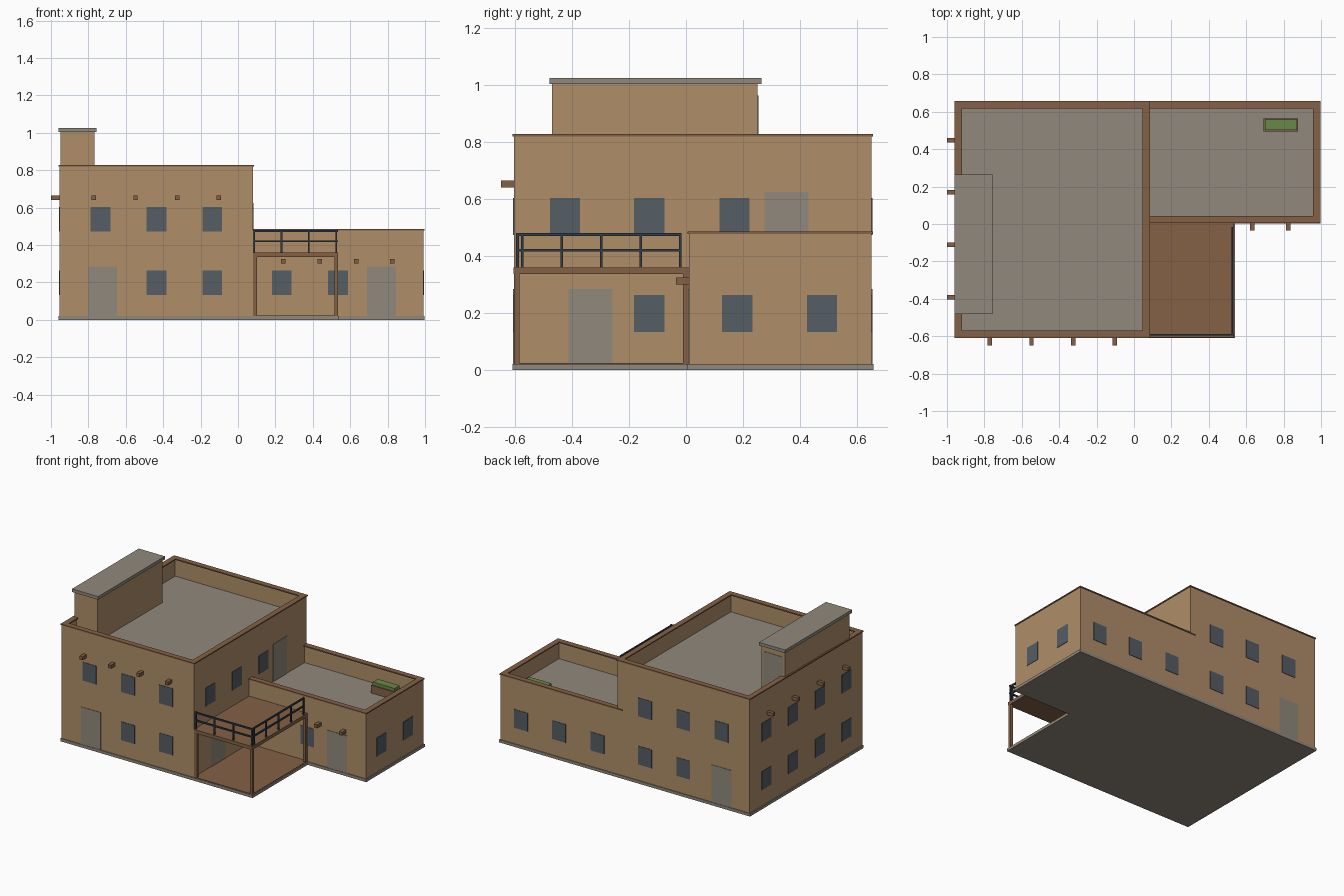
import bpy
import bmesh

cube = bpy.data.objects.get("Cube")
if cube:
    bpy.data.objects.remove(cube, do_unlink=True)


def material(name, rgb):
    m = bpy.data.materials.new(name)
    m.use_nodes = True
    color = (*rgb, 1)
    m.diffuse_color = color
    bsdf = next(n for n in m.node_tree.nodes if n.type == 'BSDF_PRINCIPLED')
    bsdf.inputs["Base Color"].default_value = color
    return m


sand = material("sand plaster", (.43, .27, .14))
stone = material("grey stone", (.28, .25, .2))
wood = material("brown wood", (.23, .12, .06))
glass = material("blue grey glass", (.09, .11, .13))
iron = material("dark iron", (.03, .042, .057))
leaf = material("green leaves", (.14, .25, .066))


def finish(bm, name, *mats):
    bmesh.ops.recalc_face_normals(bm, faces=bm.faces)
    mesh = bpy.data.meshes.new(name)
    bm.to_mesh(mesh)
    bm.free()
    for m in mats:
        mesh.materials.append(m)
    ob = bpy.data.objects.new(name, mesh)
    bpy.context.collection.objects.link(ob)
    return ob


def add_box(bm, x0, x1, y0, y1, z0, z1):
    verts = bmesh.ops.create_cube(bm, size=1)["verts"]
    for v in verts:
        v.co = (x1 if v.co.x > 0 else x0, y1 if v.co.y > 0 else y0, z1 if v.co.z > 0 else z0)
    return verts


def boxes(name, mat, items):
    bm = bmesh.new()
    for item in items:
        add_box(bm, *item)
    return finish(bm, name, mat)


# Main levels and wall planes
GROUND, FLOOR, ROOF = .02, .36, .70
LEFT, MID, RIGHT = -.954, .08, .992
FRONT, STEP, BACK = -.604, .01, .652
PORCH = .535
WALL, LIP = .034, .005


def building(name, x0, x1, y0, y1, roof, top):
    """Walled block with a sunken stone roof and a thin wooden coping."""
    bm = bmesh.new()
    add_box(bm, x0, x1, y0, y1, GROUND, top)
    bm.faces.ensure_lookup_table()
    lid = max(bm.faces, key=lambda f: f.calc_center_median().z)
    bmesh.ops.inset_region(bm, faces=[lid], thickness=WALL)
    deck = bmesh.ops.extrude_face_region(bm, geom=[lid])
    bmesh.ops.translate(bm, vec=(0, 0, roof - top),
                        verts=[g for g in deck["geom"] if isinstance(g, bmesh.types.BMVert)])
    if lid.is_valid:
        bmesh.ops.delete(bm, geom=[lid], context='FACES_ONLY')
    for f in bm.faces:
        if all(abs(v.co.z - roof) < LIP for v in f.verts):
            f.material_index = 1
    finish(bm, name + "_walls", sand, stone)
    z = (top - .003, top + .005)
    a0, a1, b0, b1 = x0 - LIP, x1 + LIP, y0 - LIP, y1 + LIP
    w = WALL + LIP
    boxes(name + "_coping", wood, [(a0, a1, b0, b0 + w, *z), (a0, a1, b1 - w, b1, *z),
                                   (a0, a0 + w, b0 + w, b1 - w, *z),
                                   (a1 - w, a1, b0 + w, b1 - w, *z)])


building("main_block", LEFT, MID, FRONT, BACK, ROOF, .823)
building("side_wing", MID - WALL - .002, RIGHT, STEP, BACK, FLOOR, .48)

# Stone base under the whole plan
bm = bmesh.new()
e = .006
plan = [(LEFT - e, FRONT - e), (PORCH + e, FRONT - e), (PORCH + e, STEP - e),
        (RIGHT + e, STEP - e), (RIGHT + e, BACK + e), (LEFT - e, BACK + e)]
base = bm.faces.new([bm.verts.new((x, y, 0)) for x, y in plan])
up = bmesh.ops.extrude_face_region(bm, geom=[base])
bmesh.ops.translate(bm, vec=(0, 0, GROUND),
                    verts=[g for g in up["geom"] if isinstance(g, bmesh.types.BMVert)])
if not base.is_valid or len(bm.faces) < 8:
    bm.faces.new([v for v in bm.verts if v.co.z == 0])
finish(bm, "base_slab", stone)

# Roof stair house
boxes("stair_house", sand, [(-.949, -.767, -.47, .252, ROOF, 1.003)])
boxes("stair_house_cap", stone, [(-.96, -.756, -.48, .265, 1.003, 1.025)])


# Windows and doors as thin plates on the walls
def plate(axis, plane, centre, z, width, height):
    t, h = .003, width / 2
    across, through = (centre - h, centre + h), (plane - t, plane + t)
    pair = (*through, *across) if axis == 'x' else (*across, *through)
    return (*pair, z, z + height)


def windows(name, axis, plane, centres, floor):
    boxes(name, glass, [plate(axis, plane, c, floor + .113, .106, .13) for c in centres])


def door(name, axis, plane, centre, floor):
    boxes(name, stone, [plate(axis, plane, centre, floor, .154, .264)])


bays = [-.735, -.436, -.138]
wing_bays = [.234, .535, .83]
side_bays = [-.425, -.129, .17, .466]
windows("front_lower_windows", 'y', FRONT, bays[1:], GROUND)
windows("front_upper_windows", 'y', FRONT, bays, FLOOR)
windows("back_lower_windows", 'y', BACK, bays[1:] + wing_bays, GROUND)
windows("back_upper_windows", 'y', BACK, bays, FLOOR)
windows("west_lower_windows", 'x', LEFT, side_bays, GROUND)
windows("west_upper_windows", 'x', LEFT, side_bays, FLOOR)
windows("terrace_windows", 'x', MID, side_bays[:3], FLOOR)
windows("porch_window", 'x', MID, side_bays[1:2], GROUND)
windows("wing_front_windows", 'y', STEP, wing_bays[:2], GROUND)
windows("wing_end_windows", 'x', RIGHT, [.18, .478], GROUND)
door("front_door", 'y', FRONT, -.725, GROUND)
door("back_door", 'y', BACK, bays[0], GROUND)
door("porch_door", 'x', MID, -.335, GROUND)
door("wing_door", 'y', STEP, .768, GROUND)
door("upper_door", 'x', MID, .353, FLOOR)
door("stair_house_door", 'y', .252, -.858, ROOF)

# Projecting roof beam ends
r, reach = .012, .046
high, low = .652, .312
boxes("front_beam_ends", wood, [(x - r, x + r, FRONT - reach, FRONT + r, high - r, high + r)
                                for x in (-.77, -.548, -.326, -.104)])
boxes("west_beam_ends", wood, [(LEFT - reach, LEFT + r, y - r, y + r, high - r, high + r)
                               for y in (-.392, -.112, .169, .449)])
boxes("wing_beam_ends", wood, [(x - r, x + r, STEP - reach, STEP + r, low - r, low + r)
                               for x in (.243, .437, .631, .826)])

# Porch: floor, posts and terrace deck
p = .02
boxes("porch_floor", wood, [(MID, PORCH, FRONT, STEP, GROUND - .005, GROUND + .004)])
boxes("porch_posts", wood, [(x, x + p, y, y + p, GROUND, FLOOR - p) for x, y in
                            ((MID + .001, FRONT), (PORCH - p, FRONT), (PORCH - p, STEP - p))])
boxes("terrace_deck", wood, [(MID, PORCH, FRONT - .002, STEP, FLOOR - .024, FLOOR)])

# Terrace railing
s, top = .005, .48
ry, rx = FRONT + .012, PORCH - .01
end = -.02
rails = []
for z in (.42, top - s):
    rails.append((MID, PORCH, ry - s, ry + s, z - s, z + s))
    rails.append((rx - s, rx + s, ry, end, z - s, z + s))
for i in range(4):
    x = MID + s + i * (rx - MID - s) / 3
    rails.append((x - s, x + s, ry - s, ry + s, FLOOR, top))
for i in range(5):
    y = -.575 + i * (end + .575) / 4
    rails.append((rx - s, rx + s, y - s, y + s, FLOOR, top))
boxes("terrace_railing", iron, rails)

# Roof planter
boxes("planter_box", wood, [(.693, .878, .495, .565, FLOOR, .415)])
boxes("planter_greenery", leaf, [(.7, .871, .502, .558, .415, .437)])
